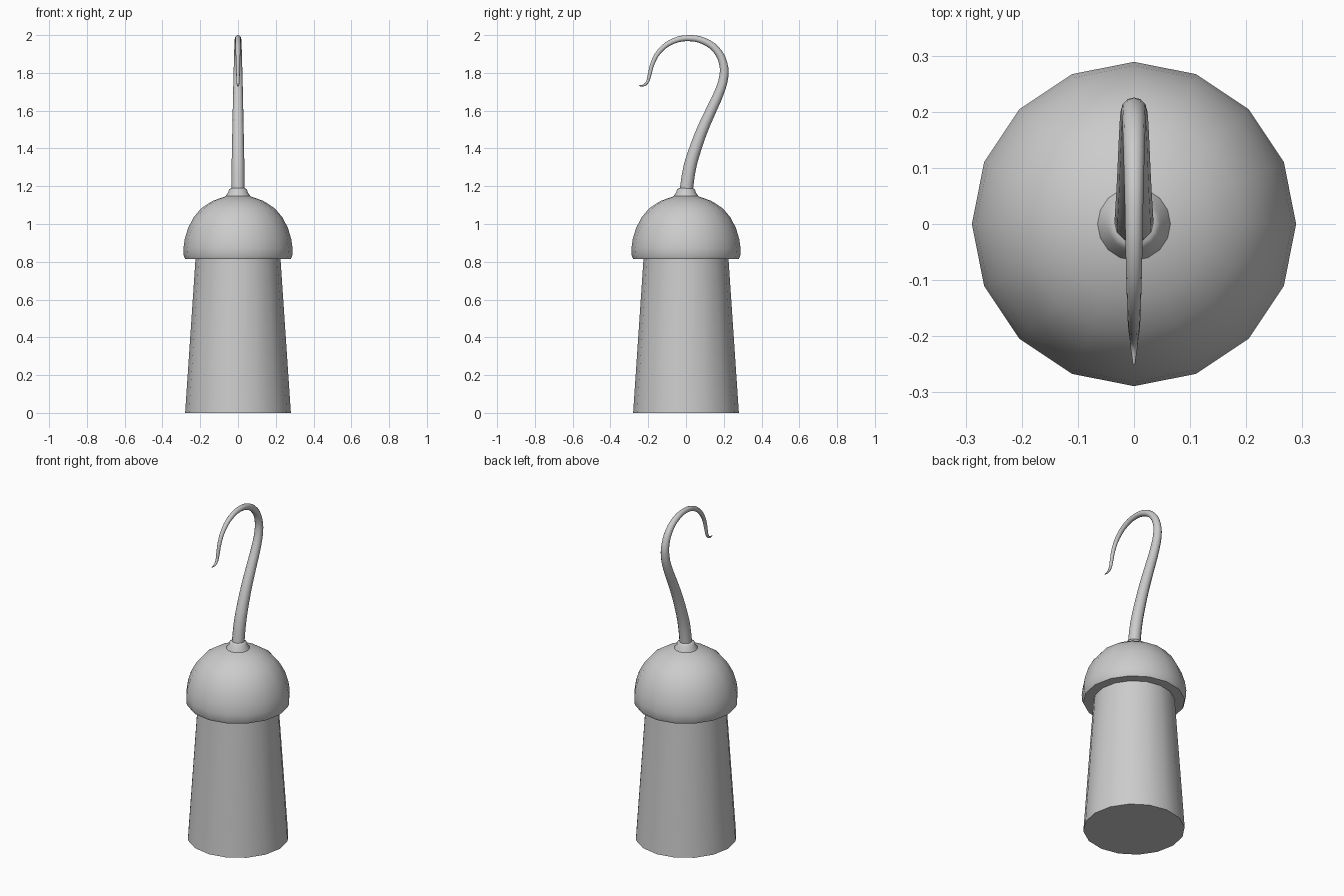
import bpy, bmesh, math

if "Cube" in bpy.data.objects:
    bpy.data.objects.remove(bpy.data.objects["Cube"])


def smooth(ob, angle):
    bpy.ops.object.select_all(action='DESELECT')
    bpy.context.view_layer.objects.active = ob
    ob.select_set(True)
    bpy.ops.object.shade_smooth_by_angle(angle=math.radians(angle))


def lathe(name, profile, sides=16, cap_first=False, cap_last=False):
    """Revolve (radius, z) points, listed bottom to top, around z."""
    bm = bmesh.new()
    rings = []
    for r, z in profile:
        rings.append([bm.verts.new((r * math.cos(2 * math.pi * i / sides),
                                    r * math.sin(2 * math.pi * i / sides), z))
                      for i in range(sides)])
    for a, b in zip(rings, rings[1:]):
        for i in range(sides):
            j = (i + 1) % sides
            bm.faces.new((a[i], a[j], b[j], b[i]))
    if cap_first:
        bm.faces.new(rings[0][::-1])
    if cap_last:
        bm.faces.new(rings[-1])
    me = bpy.data.meshes.new(name)
    bm.to_mesh(me)
    bm.free()
    ob = bpy.data.objects.new(name, me)
    bpy.context.collection.objects.link(ob)
    smooth(ob, 40)
    return ob


# Tapered cuff
lathe("cuff", [(0.28, 0), (0.225, 0.815)], cap_first=True)

# Domed cap with a flat underside rim
lathe("dome", [(0.225, 0.815), (0.28, 0.815), (0.287, 0.83), (0.289, 0.87),
               (0.282, 0.92), (0.264, 0.98), (0.235, 1.035), (0.195, 1.083),
               (0.135, 1.122), (0.065, 1.147), (0.03, 1.15)], cap_last=True)

# Small collar at the base of the hook
lathe("collar", [(0.066, 1.143), (0.064, 1.151), (0.053, 1.165),
                 (0.047, 1.182), (0.038, 1.189), (0.025, 1.19)], cap_last=True)

# Tapered hook: (y, z, radius) along the centre line
path = [(0, 1.17, .035), (.02, 1.3, .034), (.05, 1.4, .032), (.087, 1.5, .03),
        (.132, 1.6, .028), (.173, 1.69, .026), (.2, 1.78, .024),
        (.197, 1.85, .022), (.162, 1.92, .02), (.095, 1.968, .018),
        (.015, 1.984, .016), (-.07, 1.967, .0145), (-.14, 1.915, .0125),
        (-.177, 1.85, .011), (-.193, 1.79, .0095), (-.204, 1.753, .008),
        (-.222, 1.735, .006), (-.25, 1.732, .002)]
cu = bpy.data.curves.new("hook", 'CURVE')
cu.dimensions = '3D'
cu.bevel_depth = 1.0
cu.bevel_resolution = 4
cu.resolution_u = 3
cu.use_fill_caps = True
sp = cu.splines.new('BEZIER')
sp.bezier_points.add(len(path) - 1)
for p, (y, z, r) in zip(sp.bezier_points, path):
    p.co = (0, y, z)
    p.radius = r
    p.handle_left_type = p.handle_right_type = 'AUTO'
hook = bpy.data.objects.new("hook", cu)
bpy.context.collection.objects.link(hook)
bpy.ops.object.select_all(action='DESELECT')
bpy.context.view_layer.objects.active = hook
hook.select_set(True)
bpy.ops.object.convert(target='MESH')
smooth(bpy.context.view_layer.objects.active, 60)
